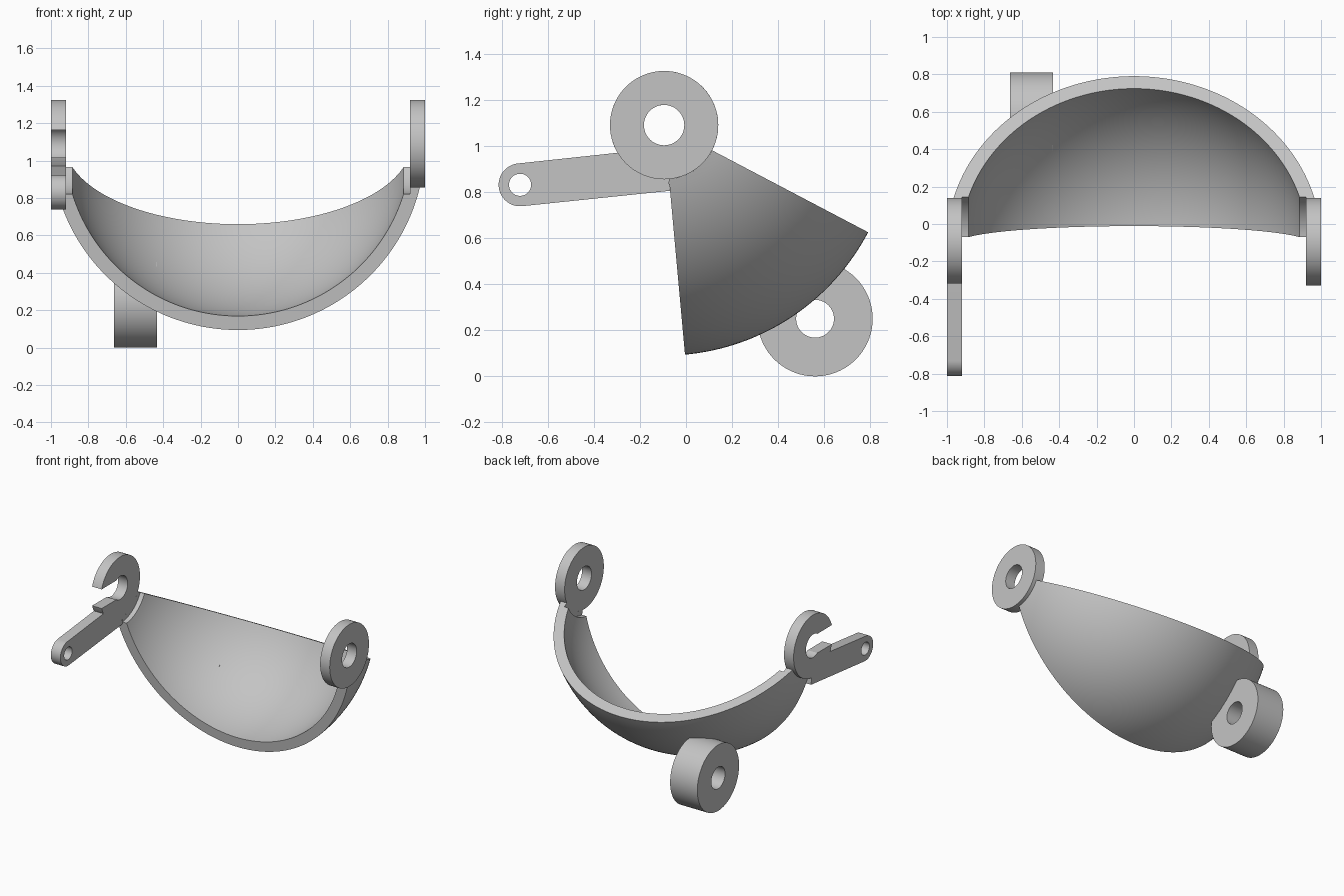
import bpy, bmesh
from math import sin, cos, asin, atan2, sqrt, pi, radians
from mathutils import Matrix, Vector

cube = bpy.data.objects.get("Cube")
if cube:
    bpy.data.objects.remove(cube, do_unlink=True)

PIVOT = (-0.095, 1.09)      # y, z of the hinge axis
RING, BORE = 0.235, 0.0875  # hinge disc radii

grey = bpy.data.materials.new("light_grey")
grey.use_nodes = True
colour = (0.55, 0.55, 0.55, 1)
grey.diffuse_color = colour
grey.node_tree.nodes["Principled BSDF"].inputs["Base Color"].default_value = colour


def arc(centre, radius, start, end, steps=48):
    """Points on an arc, angles in radians."""
    angles = [start + (end - start) * i / steps for i in range(steps + 1)]
    return [(centre[0] + radius * cos(a), centre[1] + radius * sin(a)) for a in angles]


def circle(centre, radius, steps=72):
    return arc(centre, radius, 0, 2 * pi, steps)[:-1]


def finish(name, bm):
    bmesh.ops.remove_doubles(bm, verts=bm.verts, dist=0.0001)
    bmesh.ops.recalc_face_normals(bm, faces=bm.faces)
    mesh = bpy.data.meshes.new(name)
    bm.to_mesh(mesh)
    bm.free()
    mesh.materials.append(grey)
    obj = bpy.data.objects.new(name, mesh)
    bpy.context.collection.objects.link(obj)
    bpy.ops.object.select_all(action="DESELECT")
    obj.select_set(True)
    bpy.context.view_layer.objects.active = obj
    bpy.ops.object.shade_smooth_by_angle(angle=radians(30))
    return obj


def plate(name, outlines, x0, x1):
    """Extrude y-z outlines (first solid, rest holes) from x0 to x1."""
    curve = bpy.data.curves.new(name + "_outline", "CURVE")
    curve.dimensions = "2D"
    curve.fill_mode = "BOTH"
    curve.extrude = (x1 - x0) / 2
    for outline in outlines:
        spline = curve.splines.new("POLY")
        spline.points.add(len(outline) - 1)
        for point, (y, z) in zip(spline.points, outline):
            point.co = (y, z, 0, 1)
        spline.use_cyclic_u = True
    helper = bpy.data.objects.new(name + "_outline", curve)
    bpy.context.collection.objects.link(helper)
    bpy.context.view_layer.update()
    mesh = bpy.data.meshes.new_from_object(
        helper.evaluated_get(bpy.context.evaluated_depsgraph_get()))
    bm = bmesh.new()
    bm.from_mesh(mesh)
    bpy.data.objects.remove(helper, do_unlink=True)
    bpy.data.meshes.remove(mesh)
    # outline x, y, depth become y, z, x
    turn = Matrix(((0, 0, 1, (x0 + x1) / 2), (1, 0, 0, 0), (0, 1, 0, 0), (0, 0, 0, 1)))
    bm.transform(turn)
    return finish(name, bm)


# Curved shell: a spherical wall section swept part way round the hinge axis
OUTER, INNER, POCKET, INSIDE = 1.0, 0.925, 0.27, 0.92
a, b = asin(RING / OUTER), asin(POCKET / INNER)
section = arc((0, 0), OUTER, a, pi - a, 80)
section += [(-INSIDE, RING), (-INSIDE, POCKET)]
section += arc((0, 0), INNER, pi - b, b, 80)
section += [(INSIDE, POCKET), (INSIDE, RING)]
front, top = radians(5.2), radians(62.3)
bm = bmesh.new()
verts = [bm.verts.new((x, PIVOT[0] + r * sin(front), PIVOT[1] - r * cos(front)))
         for x, r in section]
cap = bm.faces.new(verts)
bmesh.ops.spin(bm, geom=[cap] + cap.edges[:] + verts, cent=(0, *PIVOT),
               axis=(1, 0, 0), angle=top - front, steps=32, use_duplicate=False)
# the sweep leaves the starting cap open when it moves the face along
bmesh.ops.remove_doubles(bm, verts=bm.verts, dist=0.0001)
rim = [e for e in bm.edges if e.is_boundary]
if rim:
    bmesh.ops.contextual_create(bm, geom=rim)
finish("curved_shell", bm)

# Left hinge disc
plate("left_hinge_disc", [circle(PIVOT, RING), circle(PIVOT, BORE)], INSIDE, 1.0)

# Right hinge: slotted hook and lever in one plate
SLOT = 0.0725
eye, eye_r, tilt = (-0.72, 0.831), 0.093, 0.105
tip = asin(SLOT / RING)
mouth = asin(SLOT / BORE)
lever_meet = atan2(0.97 - PIVOT[1], -0.297 - PIVOT[0])
hook = arc(PIVOT, RING, pi - tip, -radians(85), 72)
hook += [(-0.07, 0.805)]
hook += arc(eye, eye_r, -pi / 2 + tilt, -3 * pi / 2 + tilt, 32)
hook += arc(PIVOT, RING, lever_meet, -pi + tip, 8)
hook += arc(PIVOT, BORE, -pi + mouth, pi - mouth, 48)
plate("right_hook_lever", [hook, circle(eye, 0.048, 40)], -1.0, -INSIDE)

# Rear lug
lug = (0.56, 0.25)
plate("rear_lug", [circle(lug, 0.25), circle(lug, 0.082)], -0.662, -0.434)
